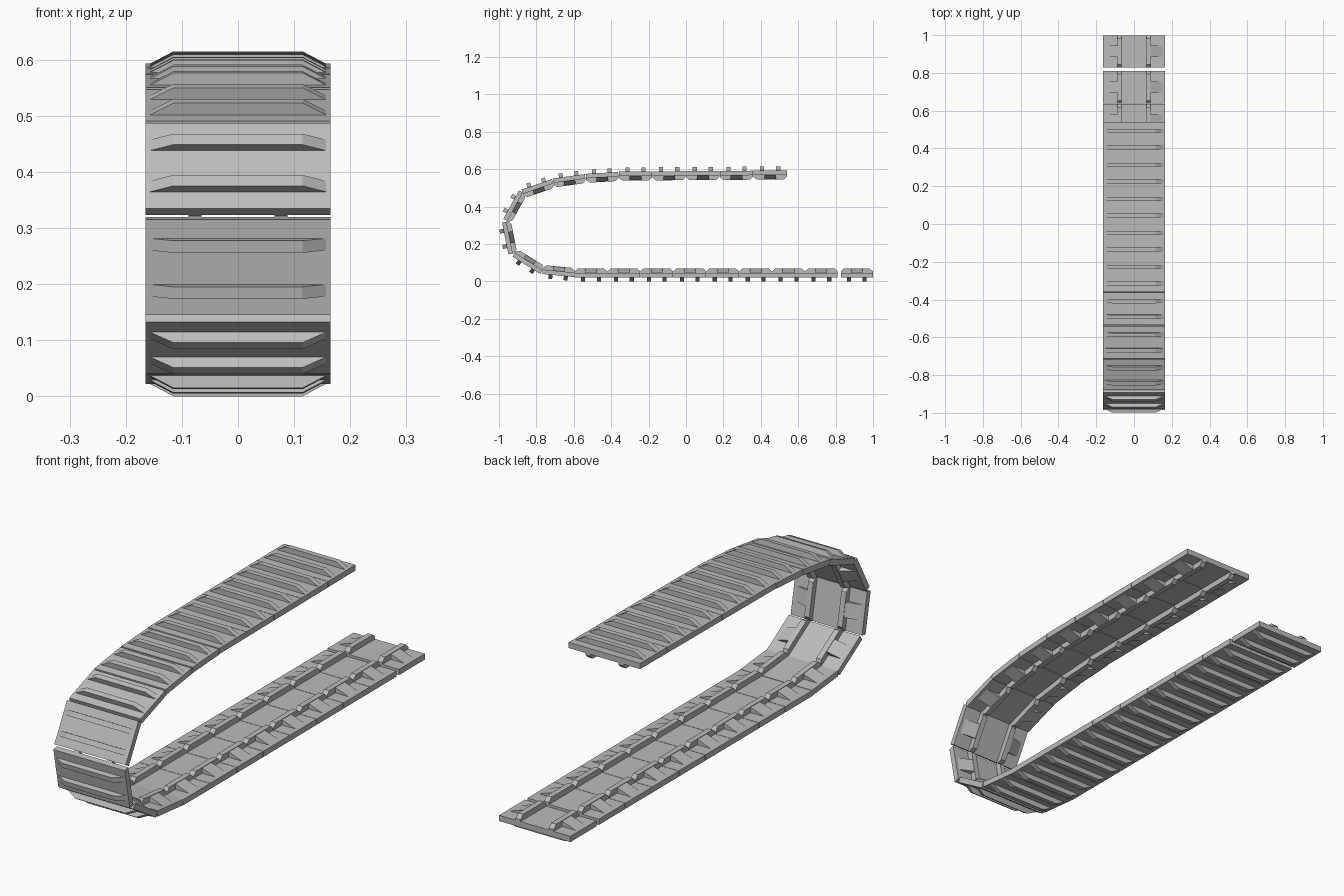
import bpy, bmesh, math

if "Cube" in bpy.data.objects:
    bpy.data.objects.remove(bpy.data.objects["Cube"], do_unlink=True)

steel = bpy.data.materials.new("grey_steel")
steel.use_nodes = True
steel.diffuse_color = (0.5, 0.5, 0.5, 1)
steel.node_tree.nodes["Principled BSDF"].inputs["Base Color"].default_value = (0.5, 0.5, 0.5, 1)

LENGTH = 0.176        # link length along the track
HALF = 0.012          # half the plate thickness
bm = bmesh.new()


def prism(profile, axis, start, end):
    """Extrude a 2D outline along x (axis 0) or y (axis 1)."""
    def place(p, d):
        return (d, p[0], p[1]) if axis == 0 else (p[0], d, p[1])
    a = [bm.verts.new(place(p, start)) for p in profile]
    b = [bm.verts.new(place(p, end)) for p in profile]
    bm.faces.new(a)
    bm.faces.new(b[::-1])
    n = len(a)
    for i in range(n):
        j = (i + 1) % n
        bm.faces.new((a[i], b[i], b[j], a[j]))


# plate, local z points to the outside of the track
e = LENGTH / 2 - 0.001
prism([(-e, -HALF), (e, -HALF), (e, HALF), (-e, HALF)], 0, -0.165, 0.165)

# two tapered grip bars on the outside
for y in (-0.042, 0.042):
    prism([(-0.157, HALF), (0.157, HALF), (0.115, 0.034), (-0.115, 0.034)],
          1, y - 0.011, y + 0.011)

# guide rails and sloping ribs on the inside
for s in (-1, 1):
    prism([(-e, -HALF), (-e, -0.02), (-0.07, -0.036), (0.07, -0.036),
           (e, -0.02), (e, -HALF)], 0, s * 0.065, s * 0.088)
    prism([(s * 0.088, -HALF), (s * 0.15, -HALF), (s * 0.088, -0.034)],
          1, -0.031, 0.031)

bmesh.ops.recalc_face_normals(bm, faces=bm.faces)
mesh = bpy.data.meshes.new("track_link")
bm.to_mesh(mesh)
bm.free()
mesh.materials.append(steel)


def add_link(name, start, end):
    dy, dz = end[0] - start[0], end[1] - start[1]
    ob = bpy.data.objects.new(name, mesh)
    ob.location = (0, (start[0] + end[0]) / 2, (start[1] + end[1]) / 2)
    ob.rotation_euler = (math.atan2(dz, dy), 0, 0)
    ob.scale.y = math.hypot(dy, dz) / LENGTH
    bpy.context.collection.objects.link(ob)


# lower run, with the loose link at the back
add_link("loose_end_link", (1.0, 0.034), (0.827, 0.034))
for i in range(8):
    y = 0.812 - i * LENGTH
    add_link(f"lower_link_{i + 1}", (y, 0.034), (y - LENGTH, 0.034))

# links around the front bend
bend = [((-0.596, 0.035), (-0.768, 0.052)),
        ((-0.772, 0.05), (-0.922, 0.143)),
        ((-0.938, 0.146), (-0.972, 0.318)),
        ((-0.967, 0.328), (-0.882, 0.482)),
        ((-0.876, 0.479), (-0.712, 0.536)),
        ((-0.712, 0.538), (-0.538, 0.562)),
        ((-0.536, 0.563), (-0.361, 0.573))]
for i, (a, b) in enumerate(bend):
    add_link(f"bend_link_{i + 1}", a, b)

# upper run
for i in range(5):
    y, z = -0.36 + i * 0.18, 0.575 + i * 0.0012
    add_link(f"upper_link_{i + 1}", (y, z), (y + 0.18, z + 0.0012))
